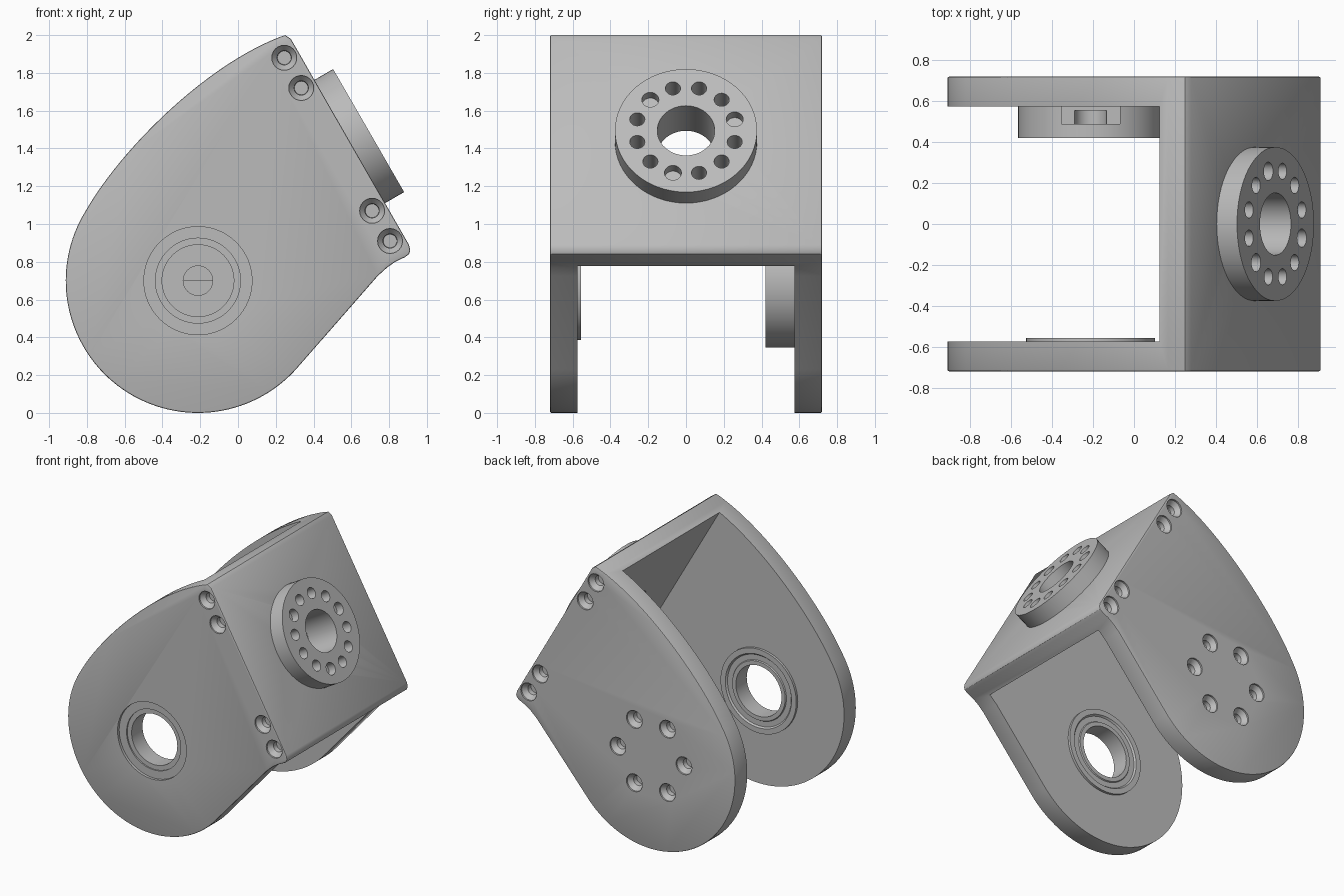
import bpy, bmesh, math
from mathutils import Matrix, Vector
from mathutils.geometry import interpolate_bezier

if "Cube" in bpy.data.objects:
    bpy.data.objects.remove(bpy.data.objects["Cube"])

grey = bpy.data.materials.new("plain grey")
grey.use_nodes = True
grey.diffuse_color = (0.5, 0.5, 0.5, 1)
grey.node_tree.nodes["Principled BSDF"].inputs["Base Color"].default_value = (0.5, 0.5, 0.5, 1)

HALF, INNER, WALL = 0.72, 0.575, 0.15
PX, PZ, PR = -0.212, 0.70, 0.70            # pivot centre and lobe radius
SLANT = Vector((math.cos(math.radians(30)), 0, 0.5))
MOUNT = Vector((0.592, 0, 1.437))          # flange centre on the slanted wall


def frame(origin, axis):
    """Local z along the axis."""
    return Matrix.Translation(origin) @ Vector(axis).to_track_quat('Z', 'Y').to_matrix().to_4x4()


def lathe(bm, pts, mat, n=48):
    """Revolve (radius, height) points; a closed ring if no point is on the axis."""
    rings = []
    for r, h in pts:
        rings.append([bm.verts.new(mat @ Vector((r * math.cos(2 * math.pi * i / n),
                                                 r * math.sin(2 * math.pi * i / n), h)))
                      for i in range(n)])
    return rings


def solid(bm, pts, mat, n=48, hollow=False):
    rings = lathe(bm, pts, mat, n)
    pairs = list(zip(rings, rings[1:]))
    if hollow:
        pairs.append((rings[-1], rings[0]))
    else:
        bm.faces.new(rings[0])
        bm.faces.new(rings[-1])
    for a, b in pairs:
        for i in range(n):
            j = (i + 1) % n
            bm.faces.new((a[i], a[j], b[j], b[i]))


def finish(bm, name):
    bmesh.ops.recalc_face_normals(bm, faces=bm.faces)
    mesh = bpy.data.meshes.new(name)
    bm.to_mesh(mesh)
    bm.free()
    mesh.materials.append(grey)
    obj = bpy.data.objects.new(name, mesh)
    bpy.context.scene.collection.objects.link(obj)
    return obj


def activate(obj):
    bpy.ops.object.select_all(action='DESELECT')
    obj.select_set(True)
    bpy.context.view_layer.objects.active = obj


def cut(obj, *cutters):
    for c in cutters:
        activate(obj)
        m = obj.modifiers.new("cut", 'BOOLEAN')
        m.operation, m.solver, m.object = 'DIFFERENCE', 'EXACT', c
        bpy.ops.object.modifier_apply(modifier=m.name)


def box(name, size, mat):
    bm = bmesh.new()
    bmesh.ops.create_cube(bm, size=1, matrix=mat @ Matrix.Diagonal((*size, 1)))
    return finish(bm, name)


# Side outline: round lobe, curved back, slanted mounting edge
outline = [(0.25, 2.0), (0.28, 1.98), (0.905, 0.89), (0.912, 0.86), (0.905, 0.84),
           (0.885, 0.825), (0.83, 0.798), (0.79, 0.77), (0.74, 0.725)]
for i in range(65):
    a = math.radians(-42 - 170 * i / 64)
    outline.append((PX + PR * math.cos(a), PZ + PR * math.sin(a)))
curve = interpolate_bezier(Vector((*outline[-1], 0)), Vector((-0.63, 1.38, 0)),
                           Vector((-0.19, 1.83, 0)), Vector((0.22, 1.99, 0)), 24)
outline += [(p.x, p.y) for p in curve[1:]]

# Bracket block with softened rims
bm = bmesh.new()
base = bm.faces.new([bm.verts.new((x, -HALF, z)) for x, z in outline])
ext = bmesh.ops.extrude_face_region(bm, geom=[base])
bmesh.ops.translate(bm, vec=(0, 2 * HALF, 0),
                    verts=[g for g in ext["geom"] if isinstance(g, bmesh.types.BMVert)])
rims = [e for e in bm.edges if abs(e.verts[0].co.y - e.verts[1].co.y) < 0.01]
bmesh.ops.bevel(bm, geom=rims, offset=0.008, segments=2, affect='EDGES', profile=0.5)
bracket = finish(bm, "bracket")

# Opening between the two arms
along = Matrix.Rotation(math.radians(-30), 4, 'Y')
opening = box("opening_cutter", (3, 2 * INNER, 6),
              Matrix.Translation(MOUNT - SLANT * (WALL + 1.5)) @ along)

# Countersunk screw holes: four per arm edge, six round the pivot on the back arm
bm = bmesh.new()
edge_spots = [(0.245, 1.88), (0.335, 1.72), (0.71, 1.07), (0.805, 0.91)]
hub_spots = [(PX + 0.275 * math.cos(k * math.pi / 3), PZ + 0.275 * math.sin(k * math.pi / 3))
             for k in range(6)]
for side in (-1, 1):
    for x, z in edge_spots + (hub_spots if side > 0 else []):
        solid(bm, [(0.066, 0.02), (0.066, -0.012), (0.038, -0.045), (0.036, -0.08)],
              frame((x, side * HALF, z), (0, side, 0)), 24)
screws = finish(bm, "screw_cutter")

# Stepped bearing seat in the front arm
bm = bmesh.new()
solid(bm, [(0.286, 0.02), (0.286, -0.02), (0.225, -0.02), (0.225, -0.03),
           (0.19, -0.03), (0.19, -0.25)], frame((PX, -HALF, PZ), (0, -1, 0)), 64)
seat = finish(bm, "bearing_seat_cutter")

# Mounting flange with its bore and ring of twelve holes
mount = frame(MOUNT, SLANT)
RISE = 0.115
bm = bmesh.new()
solid(bm, [(0.376, -0.01), (0.376, RISE)], mount, 64)
flange = finish(bm, "mounting_flange")
bm = bmesh.new()
solid(bm, [(0.152, RISE + 0.02), (0.152, -0.4)], mount)
bore = finish(bm, "bore_cutter")
bm = bmesh.new()
for k in range(12):
    a = math.radians(15 + 30 * k)
    # three evenly spaced holes are shallow and a little wider
    shallow = k in (0, 4, 8)
    spot = MOUNT + 0.267 * (math.cos(a) * Vector((0, 1, 0)) + math.sin(a) * Vector((-0.5, 0, SLANT.x)))
    r, floor = (0.045, RISE - 0.06) if shallow else (0.04, -0.06)
    solid(bm, [(r, RISE + 0.02), (r, floor)], frame(spot, SLANT), 24)
holes = finish(bm, "flange_hole_cutter")

# Pivot boss on the inside of the back arm, with a slot open at the top
bm = bmesh.new()
solid(bm, [(0.355, -0.01), (0.355, 0.155)], frame((PX, INNER, PZ), (0, -1, 0)), 64)
boss = finish(bm, "pivot_boss")
bm = bmesh.new()
solid(bm, [(0.078, 0.2), (0.078, 0.02)], frame((PX, INNER, PZ), (0, -1, 0)), 32)
pin = finish(bm, "pin_cutter")
slot = box("slot_cutter", (0.285, 0.085, 0.4), Matrix.Translation((PX, 0.5325, PZ + 0.2)))

# Raised bearing rim on the inside of the front arm
bm = bmesh.new()
solid(bm, [(0.19, -0.01), (0.315, -0.01), (0.315, 0.018), (0.275, 0.018), (0.265, 0.006),
           (0.225, 0.006), (0.22, 0.014), (0.19, 0.014)],
      frame((PX, -INNER, PZ), (0, 1, 0)), 64, hollow=True)
rim = finish(bm, "bearing_rim")

cut(bracket, opening, screws, seat, bore, holes)
cut(flange, bore, holes)
cut(boss, pin, slot)
for c in (opening, screws, seat, bore, holes, pin, slot):
    bpy.data.objects.remove(c)

for obj in (bracket, flange, boss, rim):
    activate(obj)
    bpy.ops.object.shade_smooth_by_angle(angle=math.radians(30))
